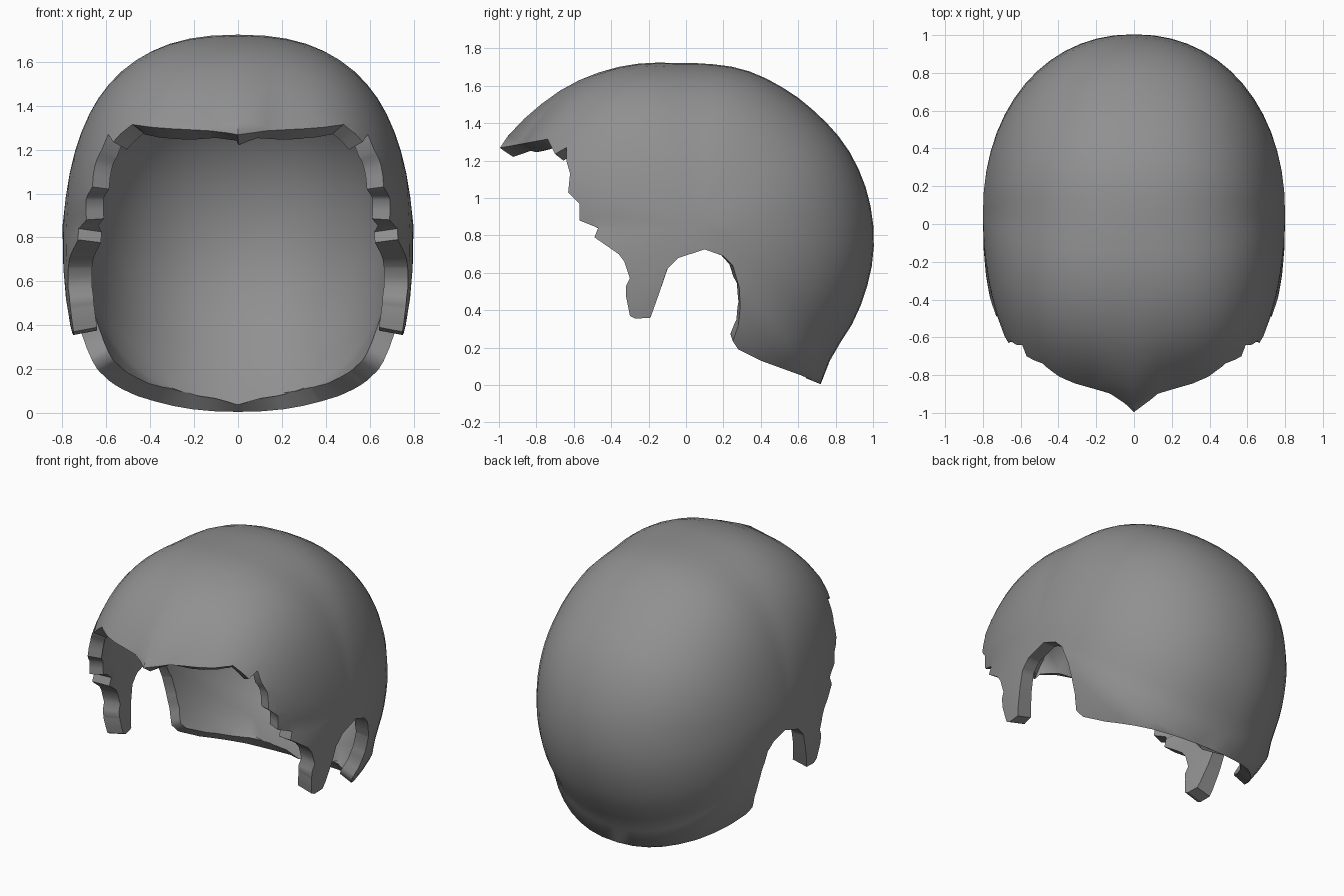
import bpy, bmesh, math

if "Cube" in bpy.data.objects:
    bpy.data.objects.remove(bpy.data.objects["Cube"])

CY, CZ, HALF_W, MAX_THICK = 0.05, 0.85, 0.80, 0.11

# centre-line silhouette of the full head form (y, z)
SILHOUETTE = [(-1, 1.27), (-.8, 1.48), (-.63, 1.6), (-.47, 1.67), (-.3, 1.712), (-.07, 1.72),
              (.1, 1.717), (.3, 1.69), (.5, 1.6), (.7, 1.45), (.86, 1.27), (.96, 1.06),
              (1, .87), (1, .68), (.96, .5), (.88, .31), (.78, .17), (.72, .0),
              (.42, -.12), (.05, -.2), (-.62, -.17), (-1, .3), (-1.1, .8), (-1.08, 1.1)]

# hairline seen from the side: brow, temple, sideburn, ear arch, nape
HAIRLINE = [(-1.3, 1.21), (-1, 1.267), (-.74, 1.315), (-.70, 1.235), (-.64, 1.27), (-.64, 1.2),
            (-.62, 1.13), (-.63, 1.03), (-.57, .97), (-.57, .88), (-.47, .84), (-.49, .79),
            (-.36, .7), (-.33, .66), (-.30, .57), (-.32, .53), (-.32, .47), (-.30, .37),
            (-.27, .355), (-.19, .36), (-.14, .5), (-.1, .62), (-.04, .68), (.1, .725),
            (.2, .69), (.25, .64), (.285, .52), (.29, .42), (.28, .32), (.25, .235), (.28, .19),
            (.4, .13), (.62, .05), (.73, .0), (.9, -.08), (1.4, -.08), (1.4, 2), (-1.3, 2)]

POLAR = sorted((math.atan2(z - CZ, y - CY) % math.tau, math.hypot(y - CY, z - CZ))
               for y, z in SILHOUETTE)


def radius(a):
    pts = [(POLAR[-1][0] - math.tau, POLAR[-1][1])] + POLAR + [(POLAR[0][0] + math.tau, POLAR[0][1])]
    for (a0, r0), (a1, r1) in zip(pts, pts[1:]):
        if a0 <= a <= a1:
            return r0 + (r1 - r0) * (a - a0) / (a1 - a0)


def thickness(y, z):
    """Thickest at the sideburns, even elsewhere."""
    full = .11 if z < .85 else .085
    return .085 + (full - .085) * min(1, max(0, (-.1 - y) / .12))


def material(name, value):
    m = bpy.data.materials.new(name)
    m.diffuse_color = (value, value, value, 1)
    m.use_nodes = True
    m.node_tree.nodes["Principled BSDF"].inputs["Base Color"].default_value = m.diffuse_color
    return m


def add_object(name, bm, mat):
    bmesh.ops.recalc_face_normals(bm, faces=bm.faces)
    me = bpy.data.meshes.new(name)
    bm.to_mesh(me)
    bm.free()
    me.materials.append(mat)
    ob = bpy.data.objects.new(name, me)
    bpy.context.collection.objects.link(ob)
    return ob


hair_grey = material("hair grey", 0.28)
cut_grey = material("cut helper", 0.25)

# closed head form: rounded rings around the x axis, pinched to a ridge at the brow
bm = bmesh.new()
NA, NP = 56, 28
rings = []
for j in range(1, NP):
    phi = math.pi * j / NP
    c = math.cos(phi) if j * 2 != NP else 0.0
    ring = []
    for i in range(NA):
        a = math.tau * i / NA
        front, low, up = max(0, -math.cos(a)), max(0, -math.sin(a)), max(0, math.sin(a))
        n = 2.12 + 0.15 * low + 0.8 * low * front + 0.13 * up + 0.5 * up * front
        u = abs(c) ** (2 / n)
        r = math.sin(phi) ** (2 / n)
        x = u * (1 - 0.12 * up * r * (1 - r)) * HALF_W
        r = radius(a) * (r - 1.0 * front ** 5 * u * (1 - u) ** 3)
        ring.append(bm.verts.new((math.copysign(x, c),
                                  CY + r * math.cos(a), CZ + r * math.sin(a))))
    rings.append(ring)
for r0, r1 in zip(rings, rings[1:]):
    for i in range(NA):
        k = (i + 1) % NA
        bm.faces.new((r0[i], r0[k], r1[k], r1[i]))
for ring, x in ((rings[0], HALF_W), (rings[-1], -HALF_W)):
    pole = bm.verts.new((x, CY, CZ))
    for i in range(NA):
        bm.faces.new((ring[i], ring[(i + 1) % NA], pole))
hair = add_object("hair_cap", bm, hair_grey)

# hairline prism used to trim the head form
bm = bmesh.new()
left = [bm.verts.new((-1.5, y, z)) for y, z in HAIRLINE]
right = [bm.verts.new((1.5, y, z)) for y, z in HAIRLINE]
bm.faces.new(left)
bm.faces.new(right)
for i in range(len(left)):
    k = (i + 1) % len(left)
    bm.faces.new((left[i], left[k], right[k], right[i]))
cutter = add_object("hairline_cutter", bm, cut_grey)
cutter.hide_render = True

trim = hair.modifiers.new("trim", 'BOOLEAN')
trim.operation = 'INTERSECT'
trim.solver = 'EXACT'
trim.material_mode = 'TRANSFER'
trim.object = cutter
bpy.context.view_layer.update()
trimmed = bpy.data.meshes.new_from_object(hair.evaluated_get(bpy.context.evaluated_depsgraph_get()))
hair.modifiers.clear()
hair.data = trimmed
bpy.data.objects.remove(cutter)

# drop the cut walls, keeping only the open outer skin
helpers = {i for i, m in enumerate(trimmed.materials) if m and m.name == "cut helper"}
bm = bmesh.new()
bm.from_mesh(trimmed)
bmesh.ops.delete(bm, geom=[f for f in bm.faces if f.material_index in helpers], context='FACES')
bmesh.ops.remove_doubles(bm, verts=bm.verts, dist=0.004)
bmesh.ops.triangulate(bm, faces=[f for f in bm.faces if len(f.verts) > 4])
for f in bm.faces:
    f.material_index = 0
bm.to_mesh(trimmed)
bm.free()
trimmed.materials.clear()
trimmed.materials.append(hair_grey)
bpy.data.materials.remove(cut_grey)

# hair thickness, inward from the skin
group = hair.vertex_groups.new(name="thickness")
for v in trimmed.vertices:
    group.add([v.index], thickness(v.co.y, v.co.z) / MAX_THICK, 'REPLACE')
shell = hair.modifiers.new("thickness", 'SOLIDIFY')
shell.thickness = MAX_THICK
shell.offset = -1
shell.vertex_group = "thickness"

bpy.context.view_layer.objects.active = hair
hair.select_set(True)
bpy.ops.object.modifier_apply(modifier="thickness")
bpy.ops.object.shade_smooth_by_angle(angle=math.radians(50))
